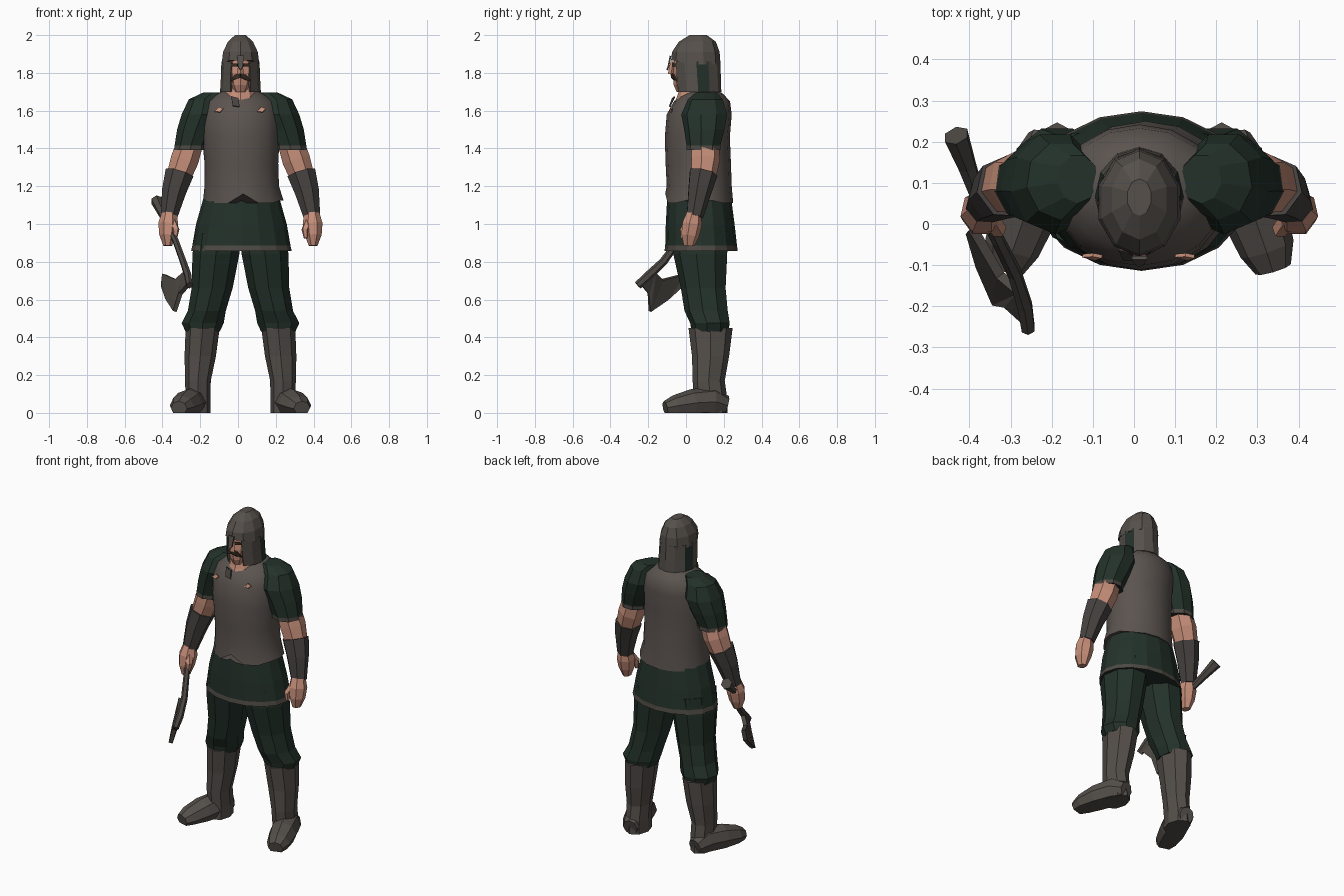
import bpy, bmesh, math
from mathutils import Vector

cube = bpy.data.objects.get("Cube")
if cube:
    bpy.data.objects.remove(cube)


def material(name, rgb):
    m = bpy.data.materials.new(name)
    m.use_nodes = True
    col = (*rgb, 1)
    m.diffuse_color = col
    bsdf = m.node_tree.nodes["Principled BSDF"]
    bsdf.inputs["Base Color"].default_value = col
    bsdf.inputs["Roughness"].default_value = 0.9
    return m


VEST = material("vest_grey_brown", (0.105, 0.088, 0.078))
GREEN = material("dark_green_cloth", (0.017, 0.031, 0.023))
SKIN = material("skin", (0.56, 0.27, 0.19))
BOOT = material("boot_leather", (0.088, 0.077, 0.068))
IRON = material("helmet_iron", (0.092, 0.080, 0.070))
BRACER = material("bracer_leather", (0.060, 0.054, 0.051))
TRIM = material("hem_trim", (0.075, 0.066, 0.056))
HAIR = material("moustache_brown", (0.045, 0.028, 0.020))
AXE = material("axe_metal", (0.072, 0.064, 0.056))

CX = 0.013  # the body's middle line


def finish(name, bm, mats, smooth=False):
    bmesh.ops.recalc_face_normals(bm, faces=bm.faces[:])
    me = bpy.data.meshes.new(name)
    bm.to_mesh(me)
    bm.free()
    for m in mats:
        me.materials.append(m)
    ob = bpy.data.objects.new(name, me)
    bpy.context.collection.objects.link(ob)
    if smooth:
        bpy.ops.object.select_all(action="DESELECT")
        ob.select_set(True)
        bpy.context.view_layer.objects.active = ob
        bpy.ops.object.shade_smooth_by_angle(angle=math.radians(40))
    return ob


def loft(name, rings, mats, n=8, tilt=False, smooth=False, segs=None, edit=None):
    """Skin a row of (x, y, z, rx, ry) rings; tilt turns them along the path."""
    bm = bmesh.new()
    cs = [Vector(r[:3]) for r in rings]
    rows = []
    for i, r in enumerate(rings):
        u, v = Vector((1, 0, 0)), Vector((0, 1, 0))
        if tilt:
            t = (cs[min(i + 1, len(cs) - 1)] - cs[max(i - 1, 0)]).normalized()
            u = (u - t * u.dot(t)).normalized()
            v = t.cross(u)
        row = []
        for k in range(n):
            a = 2 * math.pi * k / n - math.pi / 2
            p = cs[i] + u * r[3] * math.cos(a) + v * r[4] * math.sin(a)
            p.z = max(p.z, 0)
            row.append(bm.verts.new(p))
        rows.append(row)
    for i in range(len(rows) - 1):
        for k in range(n):
            j = (k + 1) % n
            f = bm.faces.new((rows[i][k], rows[i][j], rows[i + 1][j], rows[i + 1][k]))
            f.material_index = segs[i] if segs else 0
    bm.faces.new(rows[0])
    bm.faces.new(rows[-1])
    if edit:
        edit(bm, rows)
    return finish(name, bm, mats, smooth)


def plate(name, pts, mat, thick):
    bm = bmesh.new()
    bm.faces.new([bm.verts.new(p) for p in pts])
    bmesh.ops.triangulate(bm, faces=bm.faces[:])
    ob = finish(name, bm, [mat])
    mod = ob.modifiers.new("thickness", "SOLIDIFY")
    mod.thickness, mod.offset = thick, 0
    return ob


# Vest with a notch at the front of its lower edge
def notch(bm, rows):
    rows[0][0].co.z += 0.05
    for k in (3, 4, 5, 11, 12, 13):
        rows[0][k].co.z += 0.015


loft("vest", [(0.028, 0.07, 1.11, 0.213, 0.180), (0.020, 0.07, 1.20, 0.197, 0.172),
              (0.018, 0.065, 1.32, 0.195, 0.173), (0.015, 0.06, 1.46, 0.205, 0.172),
              (0.013, 0.07, 1.58, 0.205, 0.172), (0.013, 0.085, 1.65, 0.185, 0.148),
              (0.013, 0.09, 1.69, 0.125, 0.105), (0.013, 0.09, 1.705, 0.09, 0.08)],
     [VEST], n=16, smooth=True, edit=notch)

# Tunic skirt with a hem band
loft("tunic_skirt", [(0.02, 0.07, 1.20, 0.165, 0.145), (0.018, 0.07, 1.13, 0.203, 0.170),
                     (0.018, 0.075, 1.00, 0.240, 0.182), (0.018, 0.08, 0.885, 0.260, 0.190),
                     (0.018, 0.08, 0.858, 0.266, 0.194)],
     [GREEN, TRIM], n=16, segs=[0, 0, 0, 1])

# Arms and legs, both sides
for side, s in (("left", 1), ("right", -1)):
    def put(rings):
        return [(CX + s * d, y, z, rx, ry) for d, y, z, rx, ry in rings]

    loft(side + "_sleeve", put([(0.15, 0.11, 1.695, 0.05, 0.06), (0.19, 0.105, 1.66, 0.085, 0.095),
                                (0.205, 0.10, 1.58, 0.108, 0.125), (0.235, 0.10, 1.50, 0.102, 0.110),
                                (0.262, 0.095, 1.415, 0.088, 0.092), (0.265, 0.095, 1.392, 0.088, 0.092)]),
         [GREEN, TRIM], n=9, segs=[0, 0, 0, 0, 1])
    loft(side + "_upper_arm", put([(0.26, 0.10, 1.45, 0.070, 0.075), (0.295, 0.10, 1.34, 0.076, 0.080),
                                   (0.33, 0.09, 1.24, 0.066, 0.066)]), [SKIN], n=7, tilt=True)
    loft(side + "_bracer", put([(0.322, 0.09, 1.27, 0.078, 0.078), (0.352, 0.07, 1.17, 0.066, 0.064),
                                (0.378, 0.045, 1.04, 0.046, 0.046)]), [BRACER], n=7, tilt=True)
    loft(side + "_hand", put([(0.376, 0.045, 1.07, 0.038, 0.038), (0.382, 0.03, 1.00, 0.054, 0.055),
                              (0.385, 0.02, 0.94, 0.046, 0.050), (0.385, 0.015, 0.885, 0.024, 0.030)]),
         [SKIN], n=7, tilt=True)
    loft(side + "_thumb", put([(0.36, 0.01, 1.01, 0.022, 0.022), (0.342, -0.015, 0.97, 0.02, 0.02),
                               (0.345, -0.02, 0.925, 0.010, 0.010)]), [SKIN], n=5, tilt=True)
    loft(side + "_trouser_leg", put([(0.122, 0.08, 0.95, 0.12, 0.150), (0.130, 0.08, 0.84, 0.126, 0.147),
                                     (0.150, 0.095, 0.66, 0.110, 0.122), (0.178, 0.11, 0.54, 0.102, 0.118),
                                     (0.200, 0.13, 0.475, 0.113, 0.108), (0.200, 0.13, 0.43, 0.092, 0.100)]),
         [GREEN], n=9)
    loft(side + "_boot", put([(0.200, 0.13, 0.45, 0.090, 0.117), (0.213, 0.13, 0.30, 0.083, 0.098),
                              (0.225, 0.12, 0.17, 0.068, 0.085), (0.225, 0.13, 0.08, 0.066, 0.088),
                              (0.225, 0.13, 0.0, 0.066, 0.090)]), [BOOT], n=8)
    loft(side + "_foot", put([(0.225, 0.215, 0.04, 0.045, 0.050), (0.238, 0.14, 0.06, 0.076, 0.080),
                              (0.278, 0.03, 0.05, 0.080, 0.075), (0.310, -0.06, 0.035, 0.068, 0.058),
                              (0.325, -0.11, 0.025, 0.045, 0.038)]), [BOOT], n=8, tilt=True)

# Neck, face, nose and moustache
loft("neck", [(CX, 0.04, 1.62, 0.085, 0.112), (CX, 0.045, 1.675, 0.088, 0.092),
              (CX, 0.04, 1.76, 0.055, 0.06)], [SKIN], n=10)
plate("collar_lace", [(CX - 0.05, -0.06, 1.675), (CX - 0.01, -0.07, 1.665), (CX - 0.005, -0.085, 1.62),
                      (CX - 0.04, -0.085, 1.625)], BRACER, 0.009)
loft("head", [(CX, 0.0, 1.70, 0.035, 0.05), (CX, 0.02, 1.735, 0.058, 0.085),
              (CX, 0.03, 1.80, 0.075, 0.10), (CX, 0.04, 1.89, 0.08, 0.10)], [SKIN], n=10)
loft("nose", [(CX, -0.078, 1.795, 0.018, 0.018), (CX, -0.070, 1.86, 0.010, 0.012)], [SKIN], n=4)
for side, s in (("left", 1), ("right", -1)):
    plate(side + "_moustache", [(CX, -0.078, 1.80), (CX + s * 0.03, -0.066, 1.79),
                                (CX + s * 0.055, -0.045, 1.755), (CX + s * 0.025, -0.068, 1.768),
                                (CX, -0.075, 1.775)], HAIR, 0.009)
    plate(side + "_eye_shadow", [(CX + s * 0.014, -0.072, 1.85), (CX + s * 0.05, -0.05, 1.85),
                                 (CX + s * 0.048, -0.05, 1.835), (CX + s * 0.016, -0.072, 1.835)], HAIR, 0.008)


# Hanging coif: open at the face, with dark cloth panels at the sides
def open_face(bm, rows):
    for f in bm.faces:
        c = f.calc_center_median()
        if len(f.verts) == 4 and abs(c.x - CX) > 0.08 and 0.06 < c.y < 0.12:
            f.material_index = 1
    n = len(rows[0])
    gone = [f for f in bm.faces if len(f.verts) > 4 or any(
        {r[0], r[k]} <= set(f.verts) for r in rows for k in (1, n - 1))]
    bmesh.ops.delete(bm, geom=gone, context="FACES")


coif = loft("coif", [(CX, 0.065, 1.70, 0.108, 0.122), (CX, 0.06, 1.77, 0.104, 0.125),
                     (CX, 0.055, 1.86, 0.101, 0.126)], [IRON, GREEN], n=12, edit=open_face)
mod = coif.modifiers.new("thickness", "SOLIDIFY")
mod.thickness = 0.012

# Helmet dome with nose guard
loft("helmet", [(CX, 0.052, 1.845, 0.105, 0.131), (CX, 0.052, 1.91, 0.097, 0.126),
                (CX, 0.06, 1.965, 0.070, 0.098), (CX, 0.065, 2.0, 0.030, 0.045)],
     [IRON], n=10, edit=lambda bm, rows: [setattr(rows[0][k].co, "z", 1.865) for k in (9, 0, 1)])
plate("nose_guard", [(CX - 0.018, -0.082, 1.89), (CX + 0.018, -0.082, 1.89),
                     (CX + 0.012, -0.094, 1.83), (CX, -0.100, 1.815), (CX - 0.012, -0.094, 1.83)], IRON, 0.009)

# Skin-coloured patches high on the vest
for name, x in (("right_chest_patch", -0.10), ("left_chest_patch", 0.125)):
    plate(name, [(x - 0.025, -0.077, 1.595), (x + 0.005, -0.085, 1.592),
                 (x + 0.022, -0.079, 1.61), (x, -0.075, 1.618)], SKIN, 0.009)

# Axe held in the right hand
loft("axe_handle", [(-0.432, 0.215, 1.125, 0.032, 0.034), (-0.405, 0.14, 1.065, 0.024, 0.022),
                    (-0.370, 0.04, 0.99, 0.017, 0.018), (-0.330, -0.04, 0.91, 0.017, 0.018),
                    (-0.290, -0.12, 0.80, 0.018, 0.022), (-0.265, -0.20, 0.725, 0.020, 0.024),
                    (-0.257, -0.255, 0.675, 0.018, 0.022)], [AXE], n=6, tilt=True)
plate("axe_blade", [(-0.278, -0.165, 0.745), (-0.325, -0.125, 0.705), (-0.392, -0.01, 0.735),
                    (-0.398, -0.02, 0.67), (-0.375, -0.10, 0.60), (-0.335, -0.192, 0.537),
                    (-0.305, -0.20, 0.63), (-0.265, -0.235, 0.675)], AXE, 0.024)
